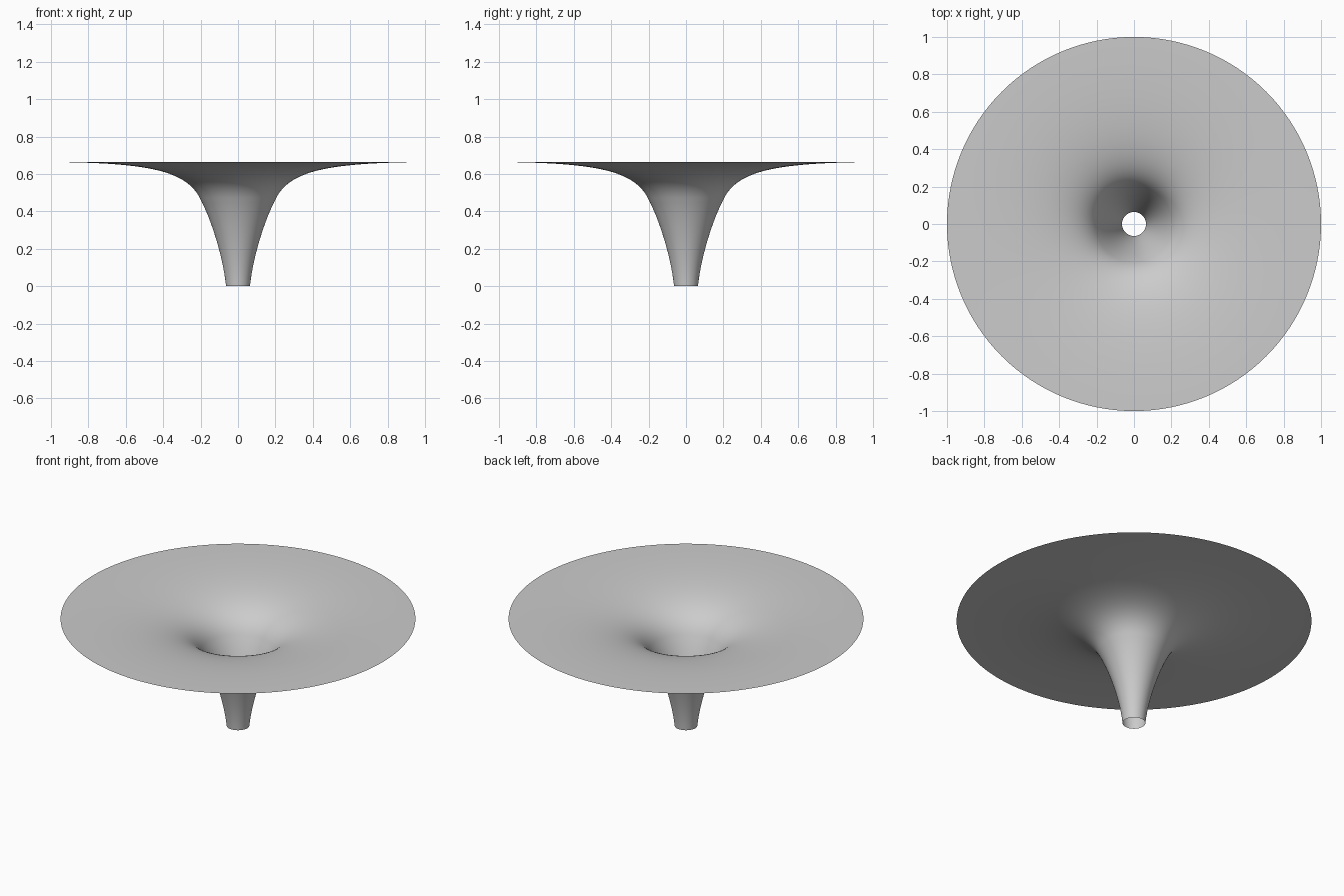
import bpy
import bmesh
from math import tau
from mathutils import Vector, Matrix
from mathutils.geometry import interpolate_bezier

cube = bpy.data.objects.get("Cube")
if cube:
    bpy.data.objects.remove(cube, do_unlink=True)

SEGMENTS = 128

# Plain grey surface
grey = bpy.data.materials.new("light grey")
grey.use_nodes = True
colour = (0.6, 0.6, 0.6, 1)
grey.diffuse_color = colour
grey.node_tree.nodes["Principled BSDF"].inputs["Base Color"].default_value = colour


def bezier(points, count):
    """Sample a cubic through (radius, height) control points."""
    return interpolate_bezier(*[Vector((r, 0, z)) for r, z in points], count)


# Profile: narrow throat, then the flare out to the flat rim
throat = bezier([(0.064, 0), (0.08, 0.16), (0.145, 0.36), (0.2, 0.463)], 20)
flare = bezier([(0.2, 0.463), (0.27, 0.61), (0.45, 0.66), (1, 0.664)], 36)
profile = throat + flare[1:]

# Open funnel: sweep the profile round the vertical axis
bm = bmesh.new()
rings = []
for i in range(SEGMENTS):
    turn = Matrix.Rotation(tau * i / SEGMENTS, 3, "Z")
    rings.append([bm.verts.new(turn @ p) for p in profile])
for i, ring in enumerate(rings):
    following = rings[(i + 1) % SEGMENTS]
    for j in range(len(profile) - 1):
        face = bm.faces.new((ring[j], ring[j + 1], following[j + 1], following[j]))
        face.smooth = True

mesh = bpy.data.meshes.new("funnel")
bm.to_mesh(mesh)
bm.free()
mesh.materials.append(grey)
funnel = bpy.data.objects.new("funnel", mesh)
bpy.context.collection.objects.link(funnel)
